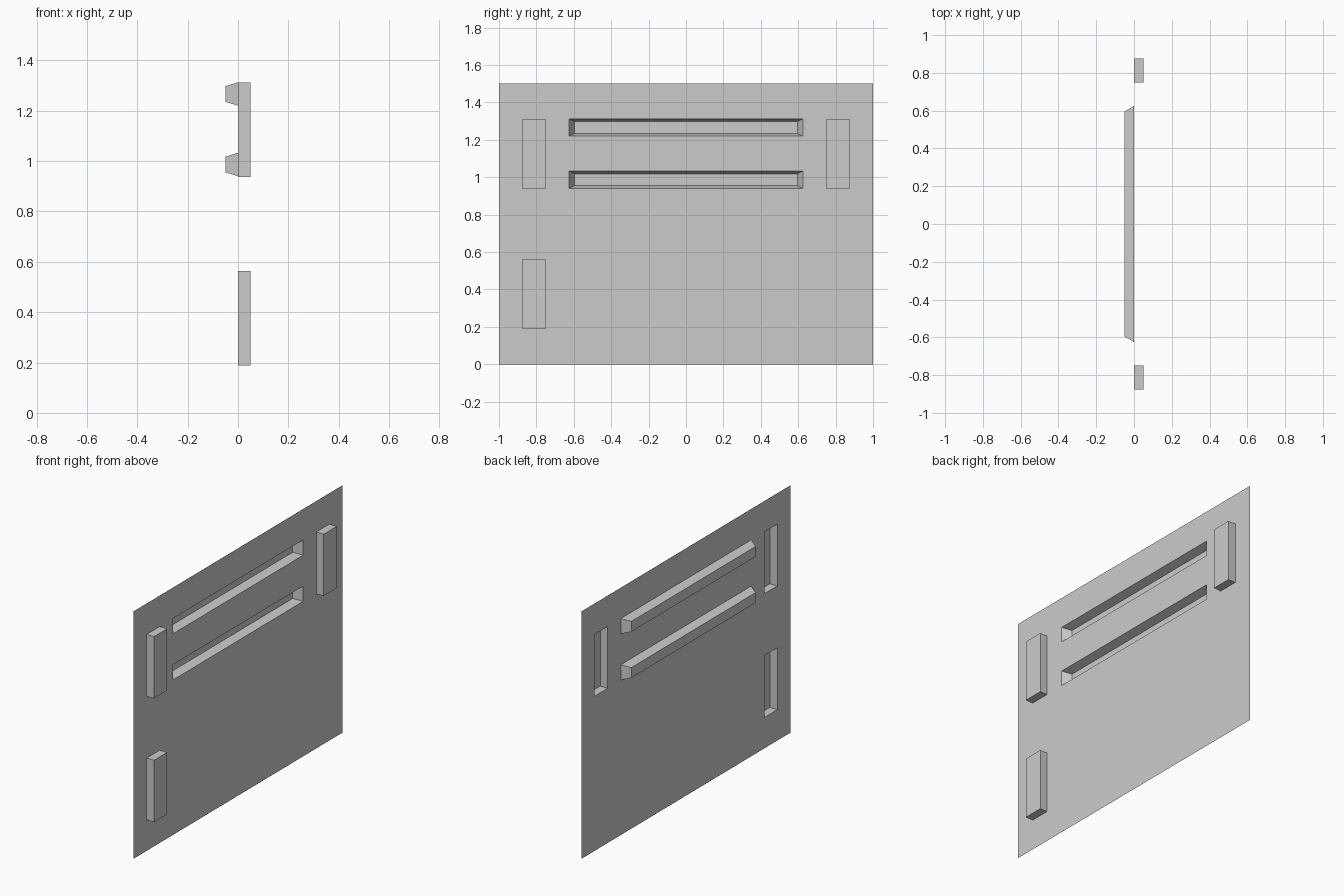
import bpy, bmesh

if "Cube" in bpy.data.objects:
    bpy.data.objects.remove(bpy.data.objects["Cube"])

# Thin door sheet at x = 0 with pressed features, all one folded skin.
# Each feature: y range, z range, depth in x, inset in y and z at the pressed face
features = [
    (-0.875, -0.75, 0.9375, 1.3125, 0.05, 0.0, 0.0),    # upper hinge blocks
    (0.75, 0.875, 0.9375, 1.3125, 0.05, 0.0, 0.0),
    (-0.875, -0.75, 0.1875, 0.5625, 0.05, 0.0, 0.0),    # lower hinge block
    (-0.625, 0.625, 1.22, 1.3125, -0.05, 0.03, 0.015),  # grooves
    (-0.625, 0.625, 0.94, 1.0325, -0.05, 0.03, 0.015),
]


def make_object(name, bm):
    bmesh.ops.remove_doubles(bm, verts=bm.verts[:], dist=1e-5)
    bmesh.ops.recalc_face_normals(bm, faces=bm.faces[:])
    if sum(f.normal.x * f.calc_area() for f in bm.faces) < 0:
        bmesh.ops.reverse_faces(bm, faces=bm.faces[:])
    mesh = bpy.data.meshes.new(name)
    bm.to_mesh(mesh)
    bm.free()
    obj = bpy.data.objects.new(name, mesh)
    bpy.context.collection.objects.link(obj)


def rect(bm, y0, y1, z0, z1, x):
    return [bm.verts.new((x, y, z)) for y, z in
            ((y0, z0), (y1, z0), (y1, z1), (y0, z1))]


bm = bmesh.new()

# Flat sheet as a grid with openings left for the features
ys = sorted({-1.0, 1.0} | {v for f in features for v in f[:2]})
zs = sorted({0.0, 1.5} | {v for f in features for v in f[2:4]})
for y0, y1 in zip(ys, ys[1:]):
    for z0, z1 in zip(zs, zs[1:]):
        cy, cz = (y0 + y1) / 2, (z0 + z1) / 2
        if not any(f[0] < cy < f[1] and f[2] < cz < f[3] for f in features):
            bm.faces.new(rect(bm, y0, y1, z0, z1, 0))
bmesh.ops.remove_doubles(bm, verts=bm.verts[:], dist=1e-5)
bmesh.ops.dissolve_limit(bm, angle_limit=0.01, verts=bm.verts[:], edges=bm.edges[:])

# Pressed blocks and grooves: four walls and a flat face
for y0, y1, z0, z1, depth, iy, iz in features:
    rim = rect(bm, y0, y1, z0, z1, 0)
    face = rect(bm, y0 + iy, y1 - iy, z0 + iz, z1 - iz, depth)
    bm.faces.new(face)
    for i in range(4):
        j = (i + 1) % 4
        bm.faces.new((rim[i], rim[j], face[j], face[i]))

make_object("door_panel", bm)
